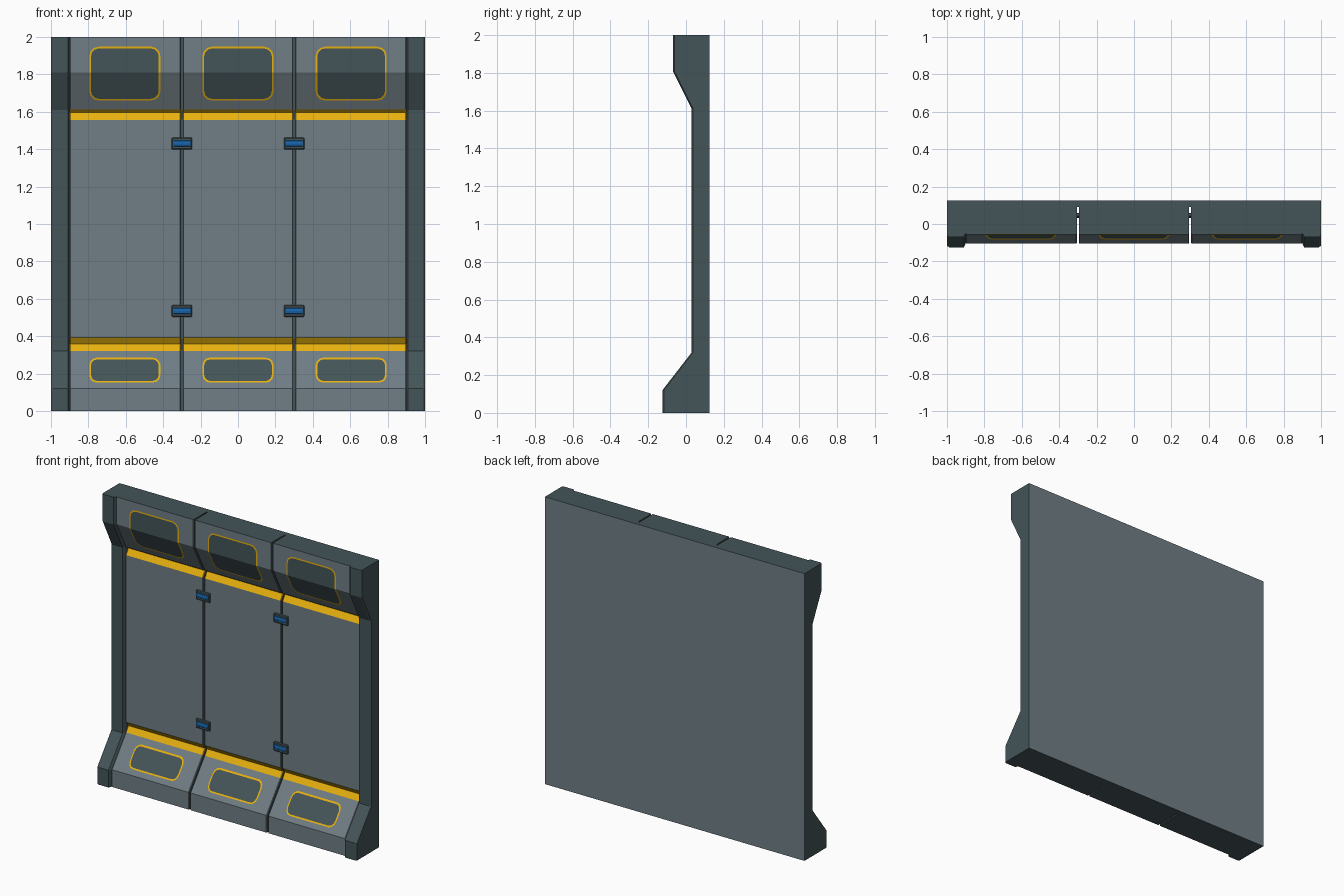
import bpy, bmesh, math
from mathutils import Vector

if "Cube" in bpy.data.objects:
    bpy.data.objects.remove(bpy.data.objects["Cube"])


def material(name, rgb):
    m = bpy.data.materials.new(name)
    m.diffuse_color = (*rgb, 1)
    m.use_nodes = True
    m.node_tree.nodes["Principled BSDF"].inputs["Base Color"].default_value = m.diffuse_color
    return m


GREY = material("panel grey", (0.162, 0.209, 0.235))
DARK = material("dark slate", (0.058, 0.089, 0.098))
YELLOW = material("warning yellow", (0.83, 0.456, 0.005))
BLUE = material("latch blue", (0.008, 0.13, 0.42))


def finish(name, bm, mats, rule=None):
    bm.normal_update()
    if rule:
        for f in bm.faces:
            f.material_index = rule(f.calc_center_median(), f.normal)
    me = bpy.data.meshes.new(name)
    bm.to_mesh(me)
    bm.free()
    for m in mats:
        me.materials.append(m)
    ob = bpy.data.objects.new(name, me)
    bpy.context.collection.objects.link(ob)
    return ob


def loft(name, profile, sections, back, mats, rule):
    """Side profile (y, z) swept along x; each section is (x, front inset)."""
    bm = bmesh.new()
    rings = []
    for x, inset in sections:
        pts = [(y + inset, z) for y, z in profile] + [(back, 2), (back, 0)]
        rings.append([bm.verts.new((x, y, z)) for y, z in pts])
    n = len(rings[0])
    for a, b in zip(rings, rings[1:]):
        for i in range(n):
            j = (i + 1) % n
            bm.faces.new((a[i], a[j], b[j], b[i]))
    bm.faces.new(rings[0])
    bm.faces.new(rings[-1])
    bmesh.ops.recalc_face_normals(bm, faces=bm.faces[:])
    return finish(name, bm, mats, rule)


def box(name, lo, hi, mats, rule=None):
    bm = bmesh.new()
    bmesh.ops.create_cube(bm, size=1)
    for v in bm.verts:
        v.co = Vector([lo[i] + (hi[i] - lo[i]) * (v.co[i] + 0.5) for i in range(3)])
    return finish(name, bm, mats, rule)


def back_rule(c, n):
    return 1 if n.y > 0.9 else 0


# Side pillars with chamfered front edges
PILLAR = [(-0.125, 0), (-0.125, 0.12), (0.03, 0.32),
          (0.03, 1.61), (-0.07, 1.81), (-0.07, 2)]
for side, s in (("left", -1), ("right", 1)):
    loft(f"{side}_pillar", PILLAR,
         [(s * 0.9, 0.02), (s * 0.91, 0), (s * 0.988, 0), (s * 1.0, 0.008)],
         0.125, [DARK, GREY], back_rule)

# Back plate behind the panels
box("back_plate", (-0.9, 0.09, 0), (0.9, 0.125, 2), [DARK, GREY], back_rule)

# Three wall panels with two yellow V grooves
PANEL = [(-0.105, 0), (-0.105, 0.12), (0.05, 0.32), (0.075, 0.358), (0.05, 0.392),
         (0.05, 1.555), (0.075, 1.595), (0.05, 1.612), (-0.055, 1.81), (-0.055, 2)]


def panel_rule(c, n):
    if abs(n.x) > 0.9 or abs(n.z) > 0.99:
        return 1
    if 0.32 < c.z < 0.392 or 1.555 < c.z < 1.612:
        return 2
    return 0


def panel_y(z):
    for (y0, z0), (y1, z1) in zip(PANEL, PANEL[1:]):
        if z0 <= z <= z1:
            return y0 + (y1 - y0) * (z - z0) / (z1 - z0)


def window_plate(name, cx, z0, z1, half, r, lift, mat):
    """Rounded thin plate following the bend of the panel."""
    bm = bmesh.new()
    verts = []
    corners = [(half - r, z1 - r, 0), (r - half, z1 - r, 90),
               (r - half, z0 + r, 180), (half - r, z0 + r, 270)]
    for x, z, start in corners:
        for k in range(4):
            a = math.radians(start + k * 30)
            verts.append(bm.verts.new((cx + x + r * math.cos(a), 0, z + r * math.sin(a))))
    bm.faces.new(verts)
    bmesh.ops.bisect_plane(bm, geom=bm.verts[:] + bm.edges[:] + bm.faces[:],
                           plane_co=(0, 0, 1.81), plane_no=(0, 0, 1))
    for v in bm.verts:
        v.co.y = panel_y(v.co.z) - lift
    bm.normal_update()
    for f in bm.faces:
        if f.normal.y > 0:
            f.normal_flip()
    finish(name, bm, [mat])


for name, x0, x1 in (("left", -0.9, -0.305), ("middle", -0.295, 0.295), ("right", 0.305, 0.9)):
    loft(f"{name}_panel", PANEL,
         [(x0, 0.004), (x0 + 0.004, 0), (x1 - 0.004, 0), (x1, 0.004)],
         0.09, [GREY, DARK, YELLOW], panel_rule)
    # Upper and lower windows with yellow rims
    cx = {"left": -0.605, "middle": 0, "right": 0.605}[name]
    for level, z0, z1, r in (("upper", 1.66, 1.948, 0.05), ("lower", 0.152, 0.285, 0.04)):
        window_plate(f"{name}_{level}_window_rim", cx, z0, z1, 0.19, r, 0.003, YELLOW)
        window_plate(f"{name}_{level}_window", cx, z0 + 0.009, z1 - 0.009, 0.181,
                     r - 0.007, 0.005, DARK)

# Latches bridging the panel gaps: dark frame with a blue bar
for x in (-0.3, 0.3):
    for z in (0.535, 1.43):
        frame = box("latch_frame", (x - 0.055, 0.038, z - 0.032),
                    (x + 0.055, 0.06, z + 0.032), [DARK])
        bev = frame.modifiers.new("edge", "BEVEL")
        bev.width = 0.005
        bev.segments = 1
        bm = bmesh.new()
        bmesh.ops.create_cone(bm, cap_ends=True, segments=8, radius1=0.02,
                              radius2=0.02, depth=0.09)
        for v in bm.verts:
            v.co = Vector((x + v.co.z, 0.042 + 0.5 * v.co.x, z + v.co.y))
        bmesh.ops.recalc_face_normals(bm, faces=bm.faces[:])
        finish("latch_bar", bm, [BLUE])
